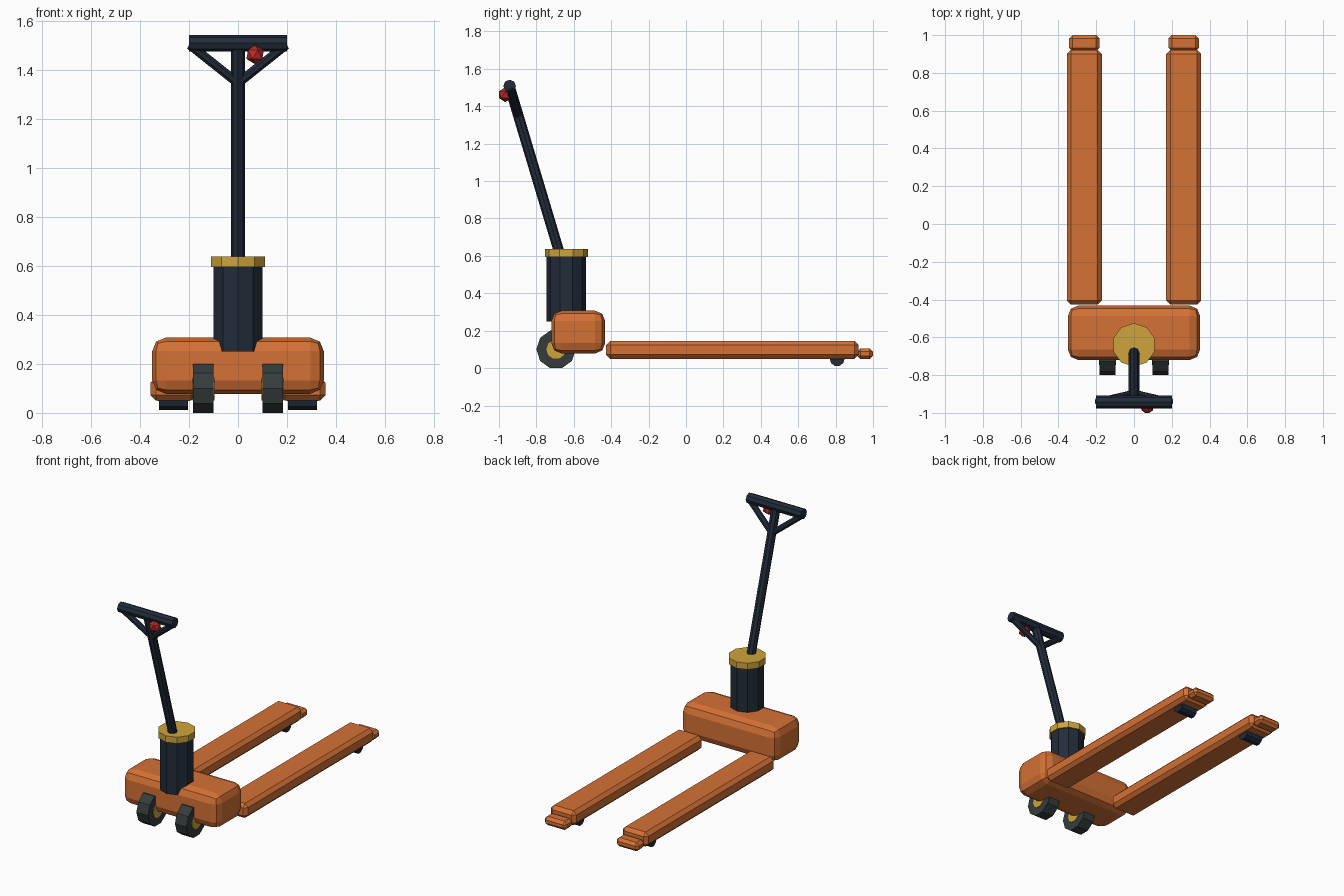
import bpy
from mathutils import Vector

if "Cube" in bpy.data.objects:
    bpy.data.objects.remove(bpy.data.objects["Cube"], do_unlink=True)


def material(name, rgb):
    m = bpy.data.materials.new(name)
    m.use_nodes = True
    m.diffuse_color = (*rgb, 1)
    bsdf = next(n for n in m.node_tree.nodes if n.type == "BSDF_PRINCIPLED")
    bsdf.inputs["Base Color"].default_value = (*rgb, 1)
    return m


ORANGE = material("orange paint", (0.66, 0.165, 0.035))
NAVY = material("dark navy steel", (0.016, 0.025, 0.042))
RUBBER = material("grey rubber", (0.036, 0.046, 0.046))
GOLD = material("gold paint", (0.62, 0.37, 0.045))
RED = material("red plastic", (0.5, 0.025, 0.02))


def finish(name, mat):
    ob = bpy.context.object
    ob.name = name
    ob.data.materials.append(mat)
    return ob


def box(name, low, high, mat, bevel, segments=1):
    """Bevelled box between two opposite corners."""
    low, high = Vector(low), Vector(high)
    bpy.ops.mesh.primitive_cube_add(size=1, location=(low + high) / 2)
    ob = finish(name, mat)
    ob.scale = high - low
    bpy.ops.object.transform_apply(location=False, rotation=False, scale=True)
    mod = ob.modifiers.new("bevel", "BEVEL")
    mod.width = bevel
    mod.segments = segments
    return ob


def rod(name, start, end, radius, sides, mat):
    """Faceted cylinder between two points."""
    start, end = Vector(start), Vector(end)
    axis = end - start
    bpy.ops.mesh.primitive_cylinder_add(
        vertices=sides, radius=radius, depth=axis.length, location=(start + end) / 2,
        rotation=Vector((0, 0, 1)).rotation_difference(axis).to_euler())
    return finish(name, mat)


def axle_rod(name, x, half_width, y, z, radius, sides, mat):
    return rod(name, (x - half_width, y, z), (x + half_width, y, z), radius, sides, mat)


# Chassis and hydraulic column
box("chassis", (-0.35, -0.72, 0.078), (0.35, -0.432, 0.307), ORANGE, 0.055, 2)
rod("pump_column", (0, -0.64, 0.25), (0, -0.64, 0.6), 0.105, 10, NAVY)
rod("column_cap", (0, -0.64, 0.595), (0, -0.64, 0.637), 0.115, 10, GOLD)

# Forks, tips, rollers and steering wheels on both sides
for side, s in (("left", 1), ("right", -1)):
    c = 0.263 * s
    box(side + "_fork", (c - 0.093, -0.427, 0.05), (c + 0.093, 0.922, 0.146), ORANGE, 0.022)
    box(side + "_fork_tip", (c - 0.081, 0.915, 0.048), (c + 0.081, 1.0, 0.106), ORANGE, 0.018)
    axle_rod(side + "_fork_roller", c, 0.06, 0.808, 0.05, 0.04, 10, NAVY)
    axle_rod(side + "_wheel", 0.141 * s, 0.042, -0.695, 0.1, 0.105, 10, RUBBER)
    axle_rod(side + "_wheel_hub", 0.141 * s, 0.045, -0.695, 0.1, 0.052, 10, GOLD)
    rod(side + "_handle_brace", (0.195 * s, -0.942, 1.5), (0, -0.897, 1.345),
        0.02, 8, NAVY)

# Tiller with crossbar and release knob
rod("tiller_shaft", (0, -0.672, 0.6), (0, -0.943, 1.505), 0.028, 8, NAVY)
axle_rod("handle_bar", 0, 0.2, -0.943, 1.508, 0.034, 8, NAVY)
bpy.ops.mesh.primitive_ico_sphere_add(subdivisions=1, radius=0.04,
                                      location=(0.07, -0.966, 1.462))
finish("release_knob", RED)
